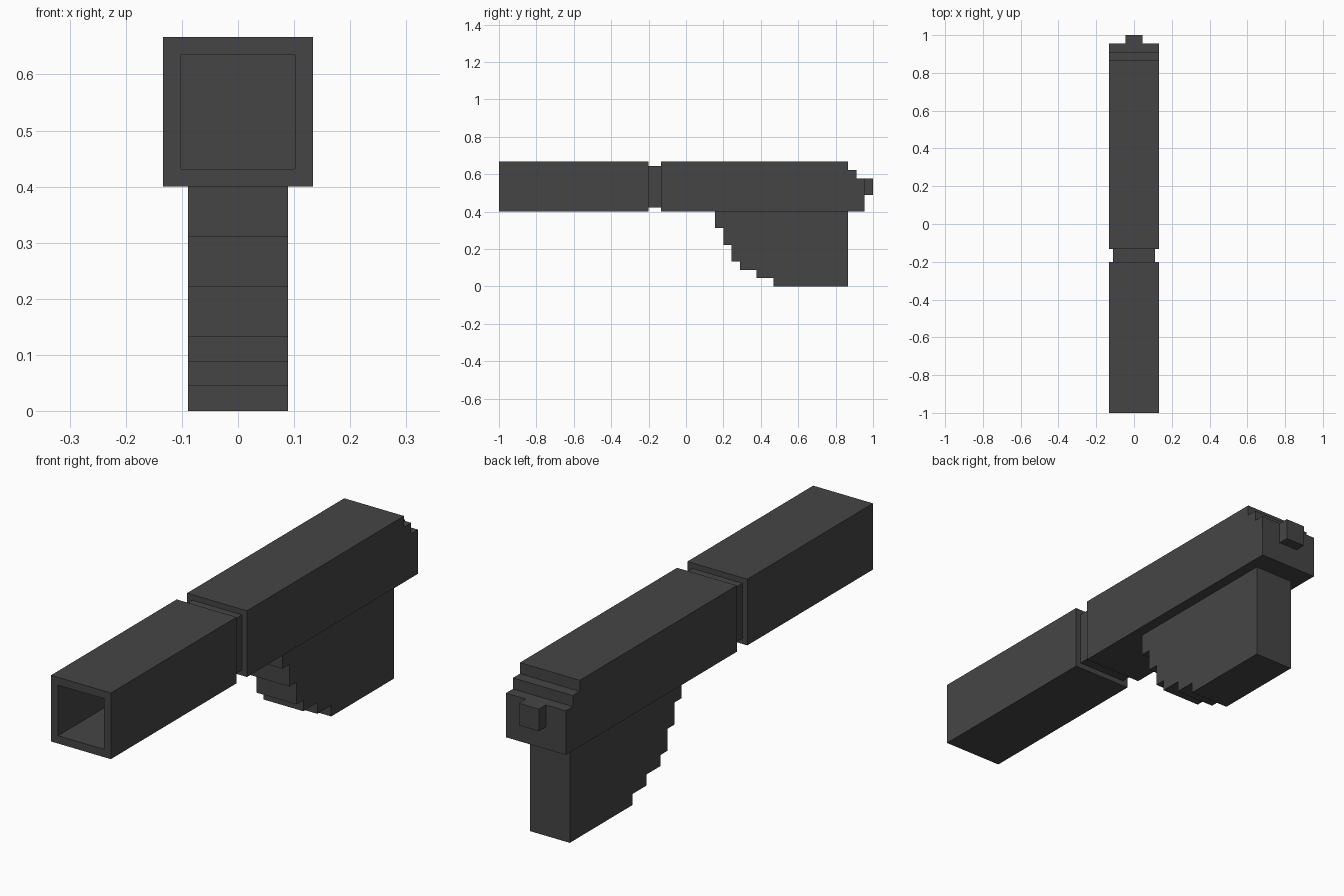
import bpy, bmesh

if "Cube" in bpy.data.objects:
    bpy.data.objects.remove(bpy.data.objects["Cube"])

U = 2 / 45  # one block

dark = bpy.data.materials.new("dark_metal")
dark.diffuse_color = (0.06, 0.06, 0.06, 1)
dark.use_nodes = True
dark.node_tree.nodes["Principled BSDF"].inputs["Base Color"].default_value = dark.diffuse_color


def extrude_profile(name, profile, half_width):
    """Side profile of (y, z) in blocks, y counted from the front, extruded across x."""
    bm = bmesh.new()
    face = bm.faces.new([bm.verts.new((-half_width * U, y * U - 1, z * U)) for y, z in profile])
    ext = bmesh.ops.extrude_face_region(bm, geom=[face])
    verts = [v for v in ext["geom"] if isinstance(v, bmesh.types.BMVert)]
    bmesh.ops.translate(bm, verts=verts, vec=(2 * half_width * U, 0, 0))
    bmesh.ops.recalc_face_normals(bm, faces=bm.faces)
    mesh = bpy.data.meshes.new(name)
    bm.to_mesh(mesh)
    bm.free()
    mesh.materials.append(dark)
    obj = bpy.data.objects.new(name, mesh)
    bpy.context.collection.objects.link(obj)
    return obj


def box(name, half_width, y0, y1, z0, z1):
    return extrude_profile(name, [(y0, z0), (y1, z0), (y1, z1), (y0, z1)], half_width)


# Barrel with a square bore sunk into its front face
barrel = box("barrel", 3, 0, 18, 9, 15)
bm = bmesh.new()
bm.from_mesh(barrel.data)
muzzle = min(bm.faces, key=lambda f: f.calc_center_median().y)
bmesh.ops.inset_region(bm, faces=[muzzle], thickness=U)
bore = bmesh.ops.extrude_discrete_faces(bm, faces=[muzzle])["faces"][0]
bmesh.ops.translate(bm, verts=bore.verts, vec=(0, 17.9 * U, 0))
bm.to_mesh(barrel.data)
bm.free()

# Narrow neck between barrel and body
box("neck", 2.5, 18, 19.5, 9.5, 14.5)

# Body with a stepped rear top
extrude_profile("body", [(19.5, 9), (44, 9), (44, 13), (43, 13), (43, 14),
                         (42, 14), (42, 15), (19.5, 15)], 3)

# Rear knob
box("rear_knob", 1, 44, 45, 11, 13)

# Grip with a stepped front edge: (front y, bottom z) of each step, going down
steps = [(26, 7), (27, 5), (28, 3), (29, 2), (31, 1), (33, 0)]
profile, top = [(42, 9)], 9
for y, z in steps:
    profile += [(y, top), (y, z)]
    top = z
extrude_profile("grip", profile + [(42, 0)], 2)
